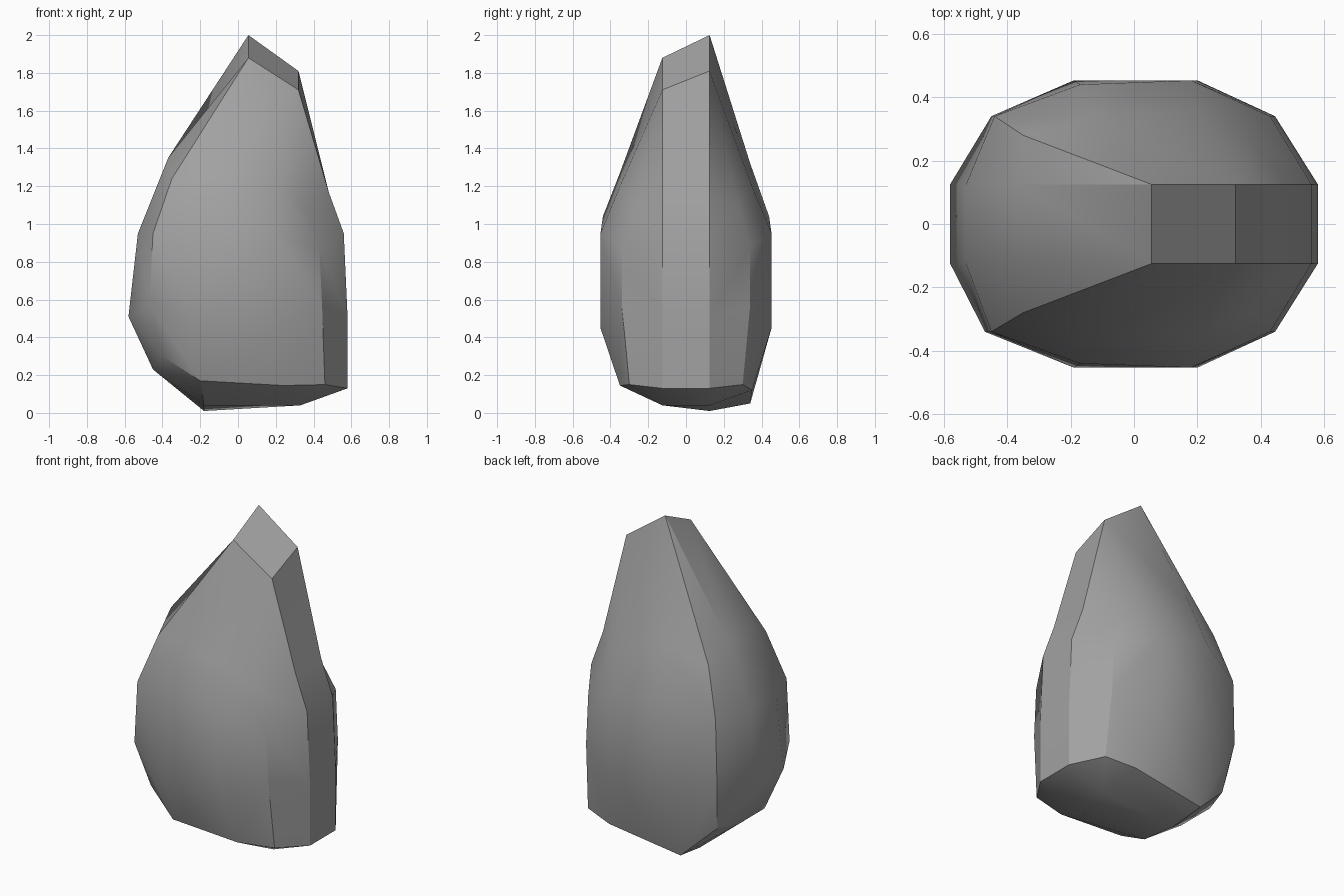
import bpy
import bmesh
from math import radians

default_cube = bpy.data.objects.get("Cube")
if default_cube:
    bpy.data.objects.remove(default_cube, do_unlink=True)

# Single stone colour
stone = bpy.data.materials.new("stone grey")
stone.use_nodes = True
stone.diffuse_color = (0.36, 0.36, 0.36, 1)
stone.node_tree.nodes["Principled BSDF"].inputs["Base Color"].default_value = stone.diffuse_color

# Corner names run around each upright cross-section of the boulder
NAMES = ["base_left", "base_right", "corner_base_right", "right_low", "right_high",
         "corner_top_right", "top_right", "top_left", "corner_top_left",
         "left_high", "left_low", "corner_base_left"]

# Broad middle section: x and z
middle = [(-.18, .025), (.33, .04), (.58, .13), (.58, .51), (.56, .95), (.48, 1.17),
          (.32, 1.76), (.055, 1.94), (-.37, 1.35), (-.53, .95), (-.58, .51), (-.45, .23)]

# Narrower shoulder section: x, distance from the centre plane, z
shoulder = [(-.2, .35, .17), (.24, .35, .145), (.46, .3, .15), (.445, .34, .57),
            (.43, .34, .88), (.36, .28, 1.08), (.2, .35, 1.2), (-.13, .35, 1.27),
            (-.35, .28, 1.24), (-.45, .34, .95), (-.47, .34, .57), (-.4, .28, .3)]

# Outermost facet: x, distance from the centre plane, z
facet = [(-.19, .453, .45), (.2, .453, .45), (.18, .453, .95), (-.17, .44, 1.04)]

# Irregularities that differ between the front and the back
lean = {"top_left": .06, "top_right": .05, "base_left": -.015}
back_changes = {"base_left": (-.2, .34, .05), "base_right": (.28, .35, .12),
                "top_left": (-.13, .34, 1.32), "left_high": (-.44, .34, .95),
                "left_low": (-.45, .34, .55), "corner_base_left": (-.41, .28, .25)}

mesh = bpy.data.meshes.new("boulder")
bm = bmesh.new()


def build_half(side):
    """Create the points and outer faces of one half; side is -1 for the front."""
    inner, outer = [], []
    for name, (x, z), rim in zip(NAMES, middle, shoulder):
        inner.append(bm.verts.new((x, side * .125, z + side * lean.get(name, 0))))
        if side > 0:
            rim = back_changes.get(name, rim)
        outer.append(bm.verts.new((rim[0], side * rim[1], rim[2])))
    cap = [bm.verts.new((x, side * y, z)) for x, y, z in facet]

    # Band between the middle and shoulder sections
    for i, name in enumerate(NAMES):
        j = (i + 1) % len(NAMES)
        if name == "corner_top_right":
            bm.faces.new((inner[i], inner[j], outer[i]))
            bm.faces.new((inner[j], outer[j], outer[i]))
        elif name == "top_left":
            bm.faces.new((inner[i], inner[j], outer[j]))
            bm.faces.new((inner[i], outer[j], outer[i]))
        else:
            bm.faces.new((inner[i], inner[j], outer[j], outer[i]))

    # Facet with a border of side and corner faces
    bm.faces.new(cap)
    for k in range(len(cap)):
        first = 3 * k
        following = cap[(k + 1) % len(cap)]
        bm.faces.new((outer[first], outer[first + 1], following, cap[k]))
        bm.faces.new((outer[first + 1], outer[first + 2],
                      outer[(first + 3) % len(outer)], following))
    return inner


front = build_half(-1)
back = build_half(1)

# Middle band joining both halves
for i in range(len(NAMES)):
    j = (i + 1) % len(NAMES)
    bm.faces.new((front[i], front[j], back[j], back[i]))

bmesh.ops.recalc_face_normals(bm, faces=bm.faces)
bm.to_mesh(mesh)
bm.free()
mesh.materials.append(stone)

boulder = bpy.data.objects.new("boulder", mesh)
bpy.context.collection.objects.link(boulder)
bpy.ops.object.select_all(action="DESELECT")
boulder.select_set(True)
bpy.context.view_layer.objects.active = boulder
bpy.ops.object.shade_smooth_by_angle(angle=radians(30))
